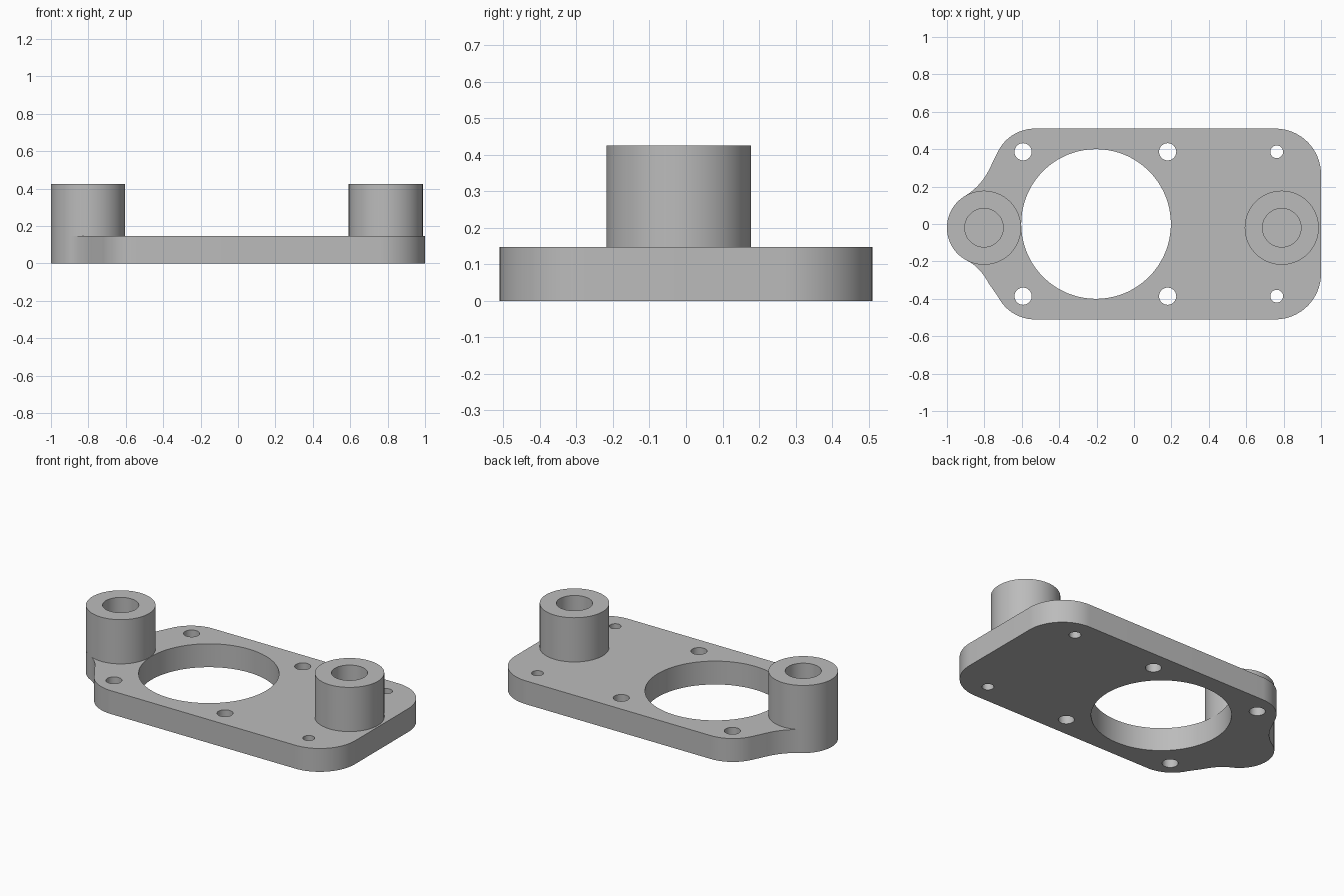
import bpy, bmesh
from math import radians, cos, sin
from mathutils import Vector

if "Cube" in bpy.data.objects:
    bpy.data.objects.remove(bpy.data.objects["Cube"], do_unlink=True)

PLATE_H, TOP, HALF_W = 0.147, 0.425, 0.51
BOSS_R, BORE_R, BOSS_Y = 0.198, 0.103, -0.02
LEFT_X, RIGHT_X = -0.802, 0.79

grey = bpy.data.materials.new("plain grey")
grey.use_nodes = True
colour = (0.5, 0.5, 0.5, 1)
grey.diffuse_color = colour
grey.node_tree.nodes["Principled BSDF"].inputs["Base Color"].default_value = colour


def arc(cx, cy, r, a0, a1, n=24):
    angles = [radians(a0 + (a1 - a0) * i / n) for i in range(n + 1)]
    return [Vector((cx + r * cos(a), cy + r * sin(a))) for a in angles]


def blend(p0, c, p1, n=14):
    p0, c, p1 = Vector(p0), Vector(c), Vector(p1)
    ts = [i / n for i in range(1, n)]
    return [p0 * (1 - t) ** 2 + c * 2 * t * (1 - t) + p1 * t * t for t in ts]


def finish(obj):
    obj.data.materials.clear()
    obj.data.materials.append(grey)
    bpy.ops.object.select_all(action='DESELECT')
    obj.select_set(True)
    bpy.context.view_layer.objects.active = obj
    bpy.ops.object.shade_smooth_by_angle(angle=radians(30))


# Plate outline: rounded right corners, tapered left end flowing into a round lug
corner = 0.245
lug = arc(LEFT_X, BOSS_Y, BOSS_R, 121.7, 244.2, 48)
outline = arc(1 - corner, HALF_W - corner, corner, 0, 90)
outline += arc(-0.53, 0.29, 0.22, 90, 153)
outline += [Vector((-0.775, 0.29))]
outline += blend(outline[-1], (-0.82, 0.20), lug[0])
outline += lug
neck = Vector((-0.775, -0.32))
outline += blend(lug[-1], (-0.822, -0.232), neck) + [neck]
outline += arc(-0.53, -0.29, 0.22, 207, 270)
outline += arc(1 - corner, corner - HALF_W, corner, 270, 360)

# Through holes: large opening and three mirrored pairs of screw holes
loops = [outline, arc(-0.203, 0, 0.4, 0, 360, 128)[:-1]]
for x, r in ((-0.593, 0.046), (0.18, 0.046), (0.763, 0.034)):
    for side in (-1, 1):
        loops.append(arc(x, side * 0.386, r, 0, 360, 40)[:-1])

curve = bpy.data.curves.new("plate_profile", 'CURVE')
curve.dimensions = '2D'
curve.fill_mode = 'BOTH'
curve.extrude = PLATE_H / 2
for loop in loops:
    spline = curve.splines.new('POLY')
    spline.points.add(len(loop) - 1)
    for point, p in zip(spline.points, loop):
        point.co = (p.x, p.y, 0, 1)
    spline.use_cyclic_u = True
profile = bpy.data.objects.new("plate_profile", curve)
bpy.context.collection.objects.link(profile)
bpy.context.view_layer.update()
mesh = bpy.data.meshes.new_from_object(
    profile.evaluated_get(bpy.context.evaluated_depsgraph_get()))
bpy.data.objects.remove(profile, do_unlink=True)
bm = bmesh.new()
bm.from_mesh(mesh)
bmesh.ops.remove_doubles(bm, verts=bm.verts, dist=0.0001)
bmesh.ops.translate(bm, verts=bm.verts, vec=(0, 0, PLATE_H / 2))
bmesh.ops.recalc_face_normals(bm, faces=bm.faces)
bm.to_mesh(mesh)
bm.free()
plate = bpy.data.objects.new("base_plate", mesh)
bpy.context.collection.objects.link(plate)
finish(plate)


# Hollow bosses standing on the plate, which closes the bores
def boss(name, x, segments=96):
    bm = bmesh.new()
    section = [(BOSS_R, PLATE_H), (BOSS_R, TOP), (BORE_R, TOP), (BORE_R, PLATE_H)]
    rings = [[bm.verts.new((p.x, p.y, z))
              for p in arc(x, BOSS_Y, r, 0, 360, segments)[:-1]]
             for r, z in section]
    for low, high in zip(rings, rings[1:]):
        for i in range(segments):
            j = (i + 1) % segments
            bm.faces.new((low[i], low[j], high[j], high[i]))
    mesh = bpy.data.meshes.new(name)
    bm.to_mesh(mesh)
    bm.free()
    obj = bpy.data.objects.new(name, mesh)
    bpy.context.collection.objects.link(obj)
    finish(obj)


boss("right_boss", LEFT_X)
boss("left_boss", RIGHT_X)
